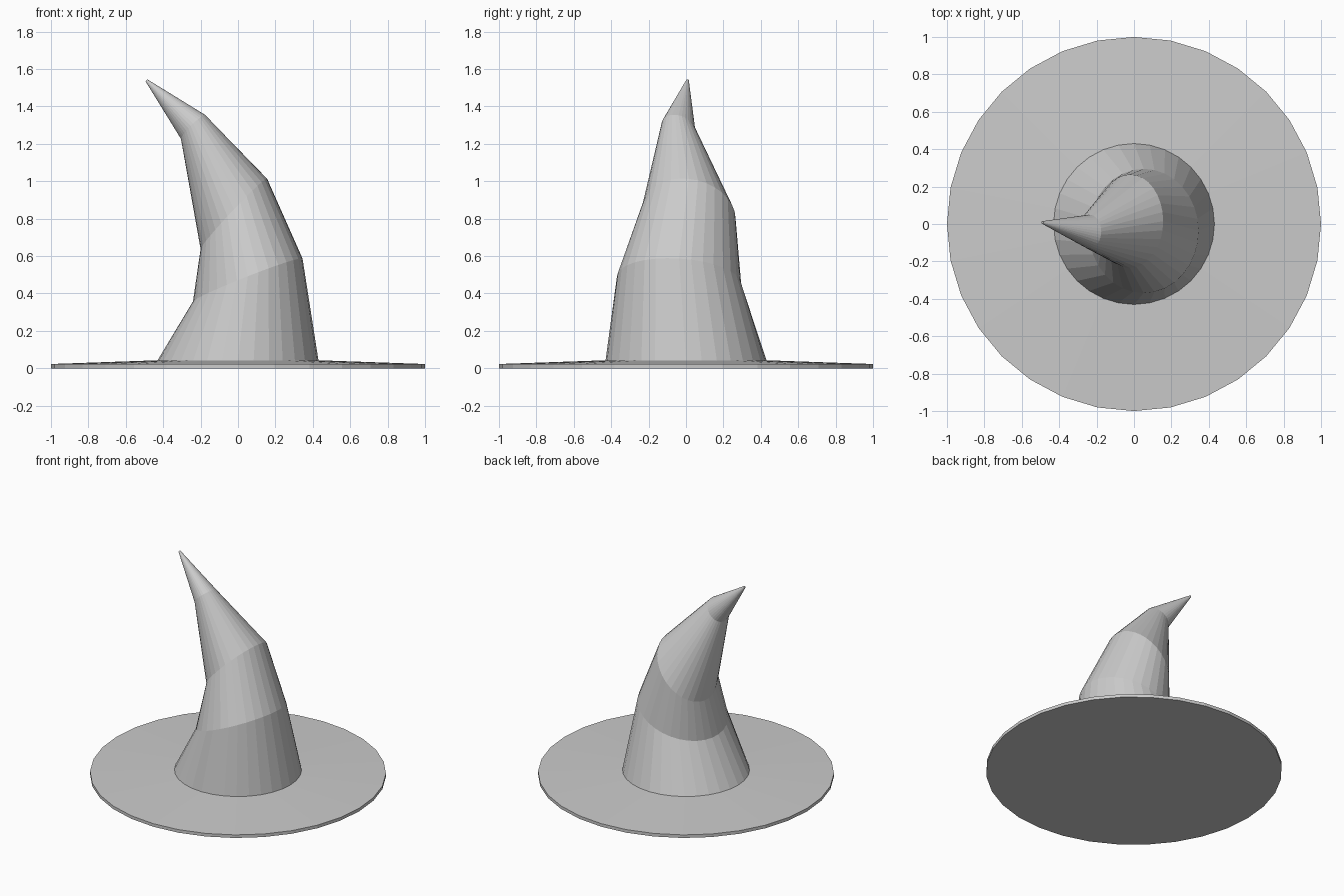
import bpy, bmesh, math
from mathutils import Vector

if "Cube" in bpy.data.objects:
    bpy.data.objects.remove(bpy.data.objects["Cube"])

SIDES = 32


def loft(name, rings, cap_start, cap_end):
    """Join rings given as (centre, half axis along x, half axis along y)."""
    bm = bmesh.new()
    loops = []
    for centre, u, v in rings:
        c, u, v = Vector(centre), Vector(u), Vector(v)
        loops.append([bm.verts.new(c + u * math.cos(a) + v * math.sin(a))
                      for a in (2 * math.pi * i / SIDES for i in range(SIDES))])
    for a, b in zip(loops, loops[1:]):
        for i in range(SIDES):
            j = (i + 1) % SIDES
            bm.faces.new((a[i], a[j], b[j], b[i]))
    if cap_start:
        bm.faces.new(loops[0][::-1])
    if cap_end:
        bm.faces.new(loops[-1])
    mesh = bpy.data.meshes.new(name)
    bm.to_mesh(mesh)
    bm.free()
    obj = bpy.data.objects.new(name, mesh)
    bpy.context.collection.objects.link(obj)
    return obj


def flat(r, z):
    return ((0, 0, z), (r, 0, 0), (0, r, 0))


# Wide brim: flat underside, thin rim, top rising gently to the crown
loft("brim", [flat(1.0, 0), flat(1.0, 0.023), flat(0.43, 0.043)], True, False)

# Crooked crown: tilted rings bending over to a pointed tip
loft("crown", [
    flat(0.43, 0.043),
    ((0.052, -0.037, 0.472), (0.293, 0, 0.115), (0, 0.332, -0.020)),
    ((-0.022, 0.015, 0.825), (0.178, 0, 0.188), (0, 0.250, -0.025)),
    ((-0.240, -0.040, 1.290), (0.065, 0, 0.063), (0, 0.090, -0.018)),
    ((-0.490, 0.008, 1.540), (0.005, 0, 0.005), (0, 0.007, 0)),
], False, True)
